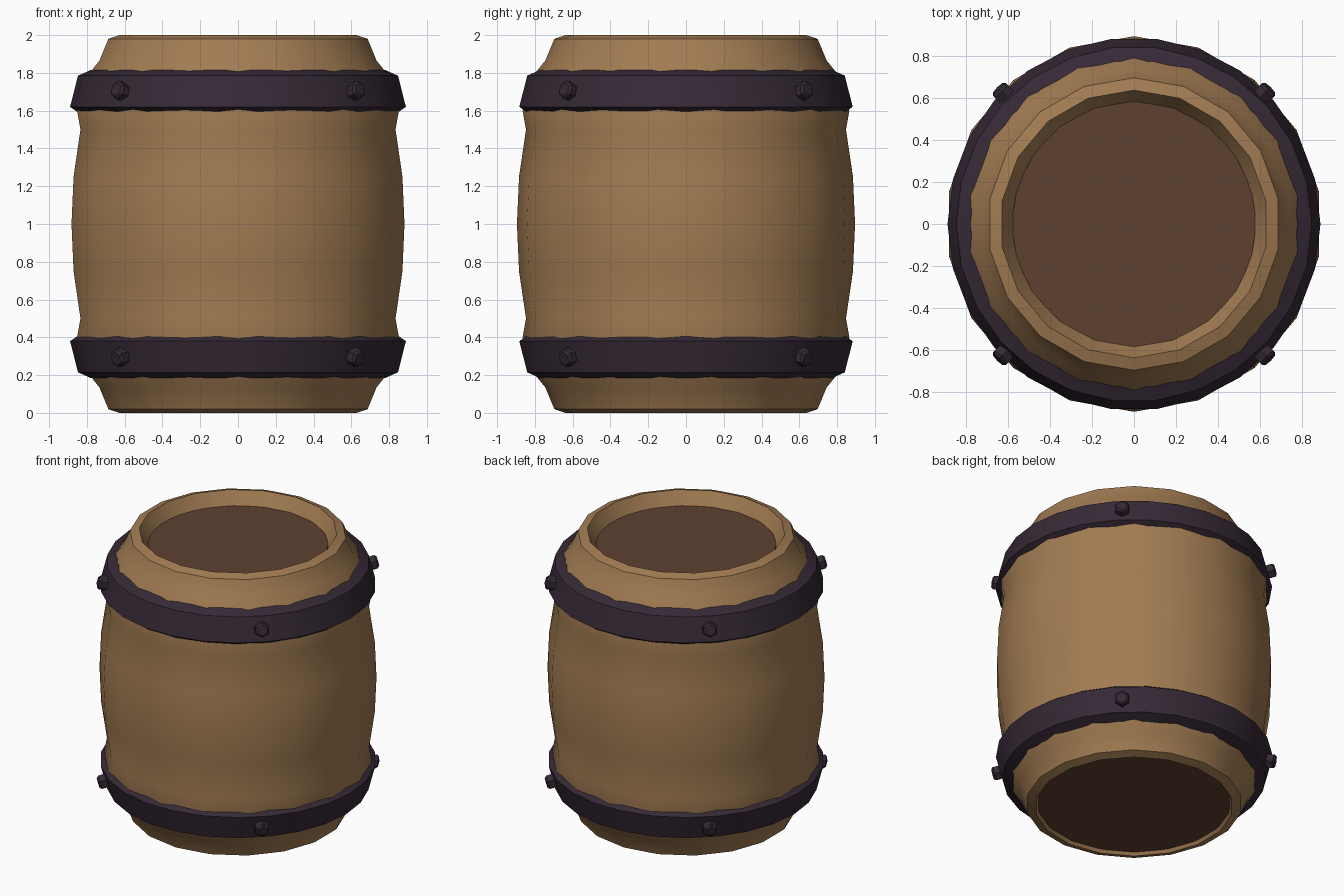
import bpy, bmesh, math
from mathutils import Vector, Matrix

if "Cube" in bpy.data.objects:
    bpy.data.objects.remove(bpy.data.objects["Cube"], do_unlink=True)


def material(name, rgb):
    mat = bpy.data.materials.new(name)
    mat.use_nodes = True
    mat.diffuse_color = (*rgb, 1)
    mat.node_tree.nodes["Principled BSDF"].inputs["Base Color"].default_value = (*rgb, 1)
    return mat


wood = material("oak wood", (0.36, 0.20, 0.085))
dark_wood = material("dark lid wood", (0.11, 0.052, 0.03))
iron = material("dark iron", (0.036, 0.022, 0.036))


def finish(name, bm, mat, angle):
    bmesh.ops.recalc_face_normals(bm, faces=bm.faces)
    mesh = bpy.data.meshes.new(name)
    bm.to_mesh(mesh)
    bm.free()
    mesh.materials.append(mat)
    obj = bpy.data.objects.new(name, mesh)
    bpy.context.collection.objects.link(obj)
    bpy.ops.object.select_all(action="DESELECT")
    obj.select_set(True)
    bpy.context.view_layer.objects.active = obj
    bpy.ops.object.shade_smooth_by_angle(angle=math.radians(angle))
    return obj


def lathe(name, profile, sides, start, mat, closed=False, angle=30):
    """Revolve (radius, height) points around z, first side corner at start degrees."""
    bm = bmesh.new()
    rings = []
    for r, z in profile:
        angles = [math.radians(start) + math.tau * i / sides for i in range(sides)]
        rings.append([bm.verts.new((r * math.cos(a), r * math.sin(a), z)) for a in angles])
    pairs = list(zip(rings, rings[1:]))
    if closed:
        pairs.append((rings[-1], rings[0]))
    for low, high in pairs:
        for i in range(sides):
            j = (i + 1) % sides
            bm.faces.new((low[i], low[j], high[j], high[i]))
    if not closed:
        bm.faces.new(rings[0])
        bm.faces.new(rings[-1])
    return finish(name, bm, mat, angle)


def flip(profile):
    return [(r, 2 - z) for r, z in profile]


# Staved body: upper half mirrored downwards, with a recess at each end
upper = [(0.895, 1.0), (0.884, 1.25), (0.847, 1.5), (0.865, 1.6), (0.79, 1.81),
         (0.745, 1.865), (0.697, 1.98), (0.638, 2.0), (0.575, 1.89)]
lower = flip(upper[1:-1])[::-1]
lathe("barrel_body", [(0.6, 0.05)] + lower + upper, 18, 90, wood)

# Lid and base boards set into the recesses
lathe("lid_board", [(0.585, 1.86), (0.585, 1.91)], 20, 0, dark_wood)
lathe("base_board", [(0.622, 0.02), (0.622, 0.06)], 28, 0, dark_wood)

# Flared iron hoops
hoop = [(0.78, 1.815), (0.847, 1.785), (0.889, 1.62), (0.845, 1.59), (0.77, 1.6)]
for name, profile in (("upper_hoop", hoop), ("lower_hoop", flip(hoop))):
    lathe(name, profile, 26, 0, iron, closed=True, angle=25)

# Six-sided bolt heads on the diagonals, square to each hoop's slope
for level, z, slope in (("upper", 1.705, 0.25), ("lower", 0.295, -0.25)):
    for k in range(4):
        a = math.radians(45 + 90 * k)
        normal = Vector((math.cos(a), math.sin(a), slope)).normalized()
        turn = normal.to_track_quat("Z", "Y").to_matrix().to_4x4()
        place = Matrix.Translation((0.88 * math.cos(a), 0.88 * math.sin(a), z)) @ turn
        bm = bmesh.new()
        bmesh.ops.create_cone(bm, cap_ends=True, segments=6, radius1=0.05, radius2=0.05,
                              depth=0.07, matrix=place)
        caps = [e for e in bm.edges if all((v.co - place.translation).dot(normal) > 0 for v in e.verts)]
        bmesh.ops.bevel(bm, geom=caps, offset=0.012, segments=1, affect="EDGES")
        finish(f"{level}_bolt_{k + 1}", bm, iron, 20)
